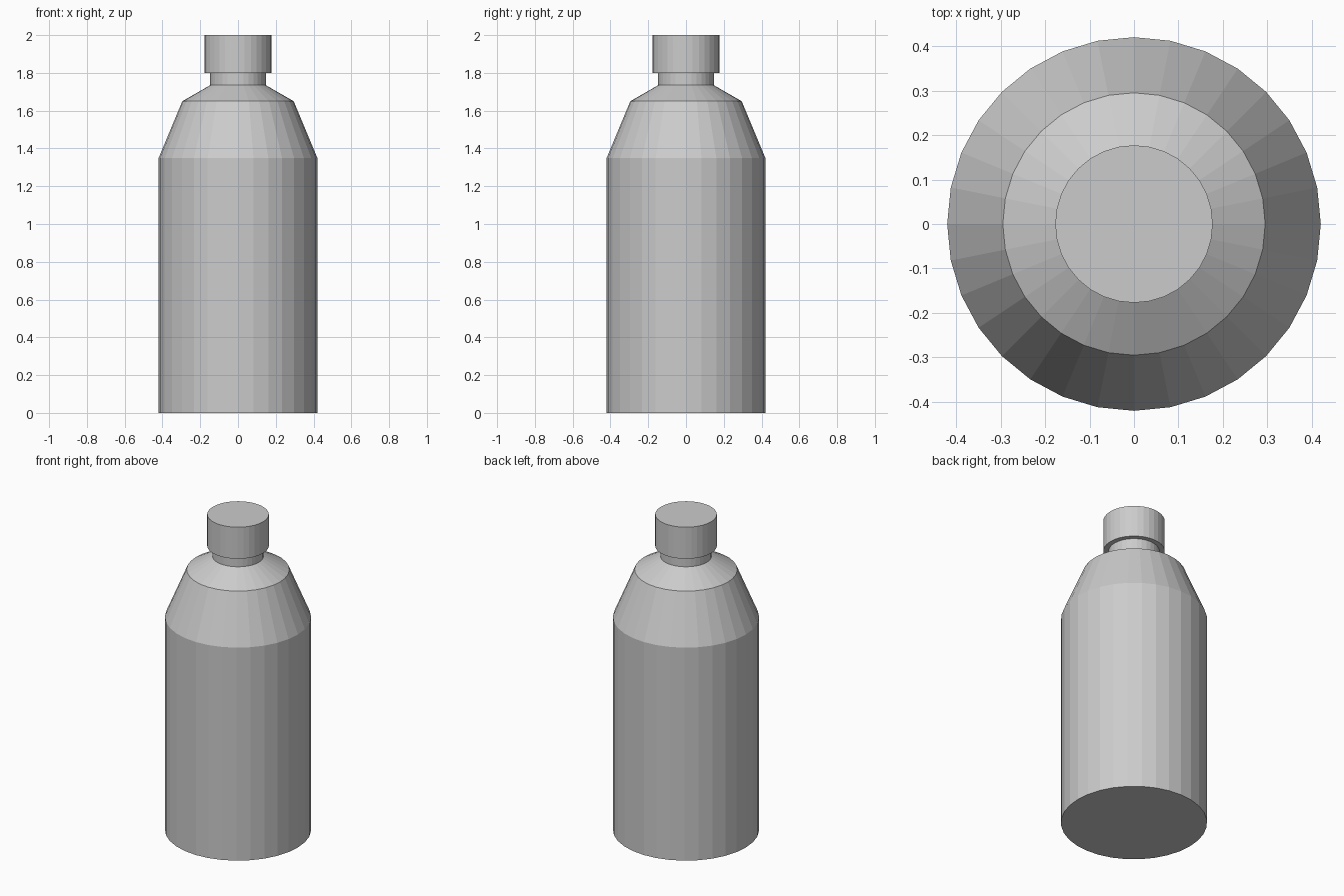
import bpy
import bmesh
import math

SIDES = 32

cube = bpy.data.objects.get("Cube")
if cube:
    bpy.data.objects.remove(cube, do_unlink=True)

grey = bpy.data.materials.new("plain grey")
grey.use_nodes = True
colour = (0.6, 0.6, 0.6, 1.0)
grey.diffuse_color = colour
grey.node_tree.nodes["Principled BSDF"].inputs["Base Color"].default_value = colour


def lathe(name, profile):
    """Turn (radius, height) points into a flat-faced solid with end caps."""
    bm = bmesh.new()
    rings = []
    for radius, z in profile:
        angles = [math.tau * i / SIDES for i in range(SIDES)]
        rings.append([bm.verts.new((radius * math.cos(a), radius * math.sin(a), z))
                      for a in angles])
    for low, high in zip(rings, rings[1:]):
        for i in range(SIDES):
            j = (i + 1) % SIDES
            bm.faces.new((low[i], low[j], high[j], high[i]))
    bm.faces.new(rings[0][::-1])
    bm.faces.new(rings[-1])
    mesh = bpy.data.meshes.new(name)
    bm.to_mesh(mesh)
    bm.free()
    mesh.materials.append(grey)
    obj = bpy.data.objects.new(name, mesh)
    bpy.context.collection.objects.link(obj)
    return obj


# Body, sloped shoulders and neck in one turned shell
lathe("bottle_body", [(0.42, 0), (0.42, 1.35), (0.295, 1.65),
                      (0.147, 1.735), (0.147, 1.805)])

# Wider screw cap sitting on the neck
lathe("bottle_cap", [(0.177, 1.8), (0.177, 2.0)])
